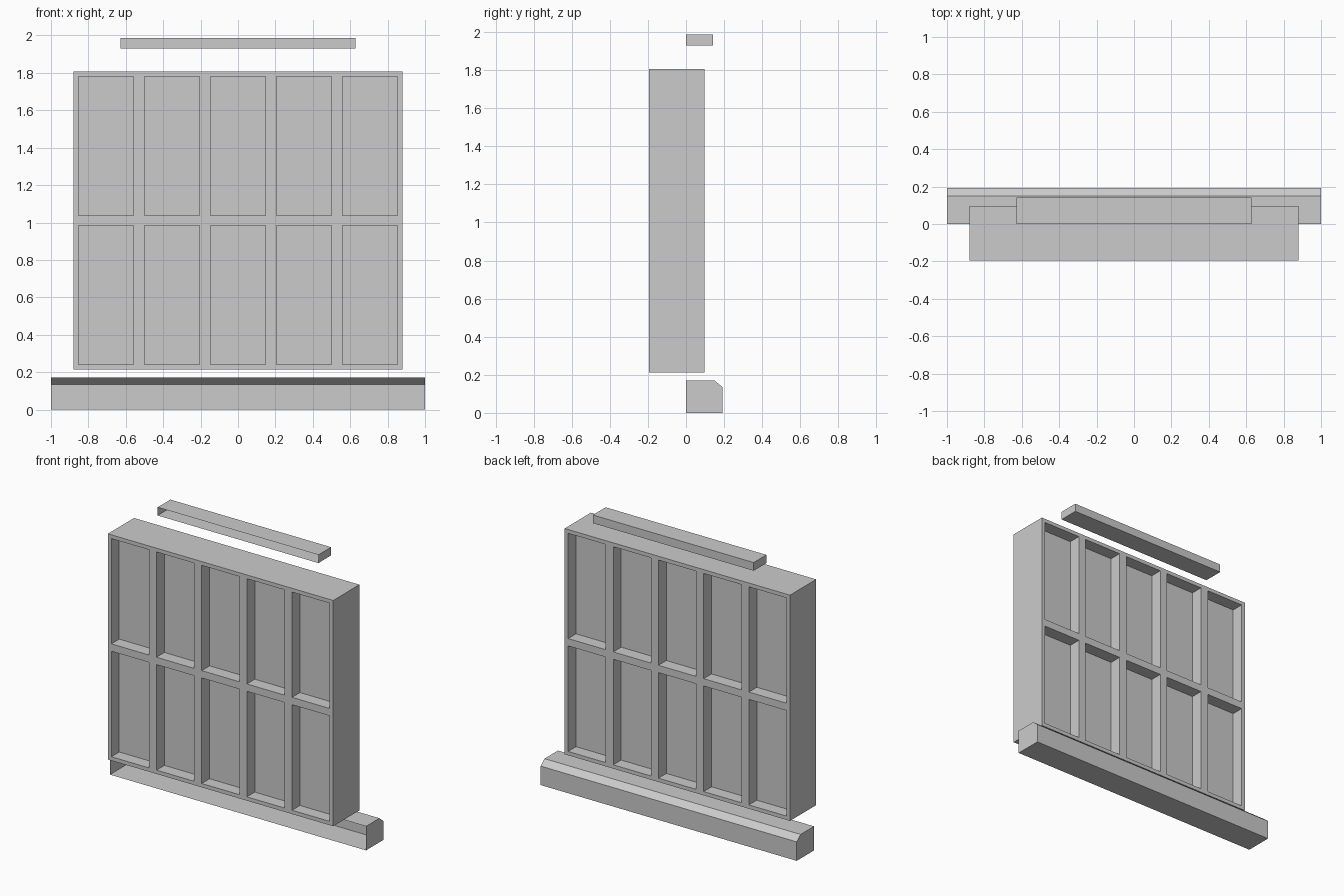
import bpy, bmesh

if "Cube" in bpy.data.objects:
    bpy.data.objects.remove(bpy.data.objects["Cube"])


def finish(bm, name):
    mesh = bpy.data.meshes.new(name)
    bm.to_mesh(mesh)
    bm.free()
    obj = bpy.data.objects.new(name, mesh)
    bpy.context.collection.objects.link(obj)
    return obj


def open_channel(name, half_width, profile):
    """Sweep an open (y, z) profile along x and cap the ends; the y = 0 side stays open."""
    bm = bmesh.new()
    left = [bm.verts.new((-half_width, y, z)) for y, z in profile]
    right = [bm.verts.new((half_width, y, z)) for y, z in profile]
    for i in range(len(profile) - 1):
        bm.faces.new((left[i], right[i], right[i + 1], left[i + 1]))
    bm.faces.new(left[::-1])
    bm.faces.new(right)
    # profiles run bottom, back, top, so the winding already faces outwards
    bm.normal_update()
    if bm.faces[:][0].normal.z > 0:
        bmesh.ops.reverse_faces(bm, faces=bm.faces[:])
    return finish(bm, name)


# Window frame: a solid slab with 5 x 2 panes recessed on both sides
Y0, Y1, RECESS = -0.195, 0.097, 0.088
PITCH, HALF = 0.353, 0.147
xs = [-0.88]
for c in range(-2, 3):
    xs += [c * PITCH - HALF, c * PITCH + HALF]
xs.append(0.88)
zs = [0.213, 0.24, 0.985, 1.037, 1.78, 1.807]

bm = bmesh.new()
verts = [[bm.verts.new((x, Y0, z)) for z in zs] for x in xs]
for i in range(len(xs) - 1):
    for j in range(len(zs) - 1):
        bm.faces.new((verts[i][j], verts[i + 1][j], verts[i + 1][j + 1], verts[i][j + 1]))
result = bmesh.ops.extrude_face_region(bm, geom=bm.faces[:], use_keep_orig=True)
back = [g for g in result["geom"] if isinstance(g, bmesh.types.BMVert)]
bmesh.ops.translate(bm, verts=back, vec=(0, Y1 - Y0, 0))
bmesh.ops.recalc_face_normals(bm, faces=bm.faces[:])
bm.normal_update()


def is_pane(face):
    c = face.calc_center_median()
    in_x = any(abs(c.x - k * PITCH) < 0.01 for k in range(-2, 3))
    in_z = zs[1] < c.z < zs[2] or zs[3] < c.z < zs[4]
    return abs(face.normal.y) > 0.9 and in_x and in_z


panes = [f for f in bm.faces if is_pane(f)]
for pane in panes:
    shift = -pane.normal * RECESS
    new = bmesh.ops.extrude_discrete_faces(bm, faces=[pane])["faces"][0]
    bmesh.ops.translate(bm, verts=new.verts[:], vec=shift)
finish(bm, "window_frame")

# Sill with chamfered outer edge, and the plain lintel strip above
open_channel("sill", 1.0, [(0, 0), (0.193, 0), (0.193, 0.134), (0.15, 0.17), (0, 0.17)])
open_channel("lintel", 0.628, [(0, 1.929), (0.142, 1.929), (0.142, 1.987), (0, 1.987)])
